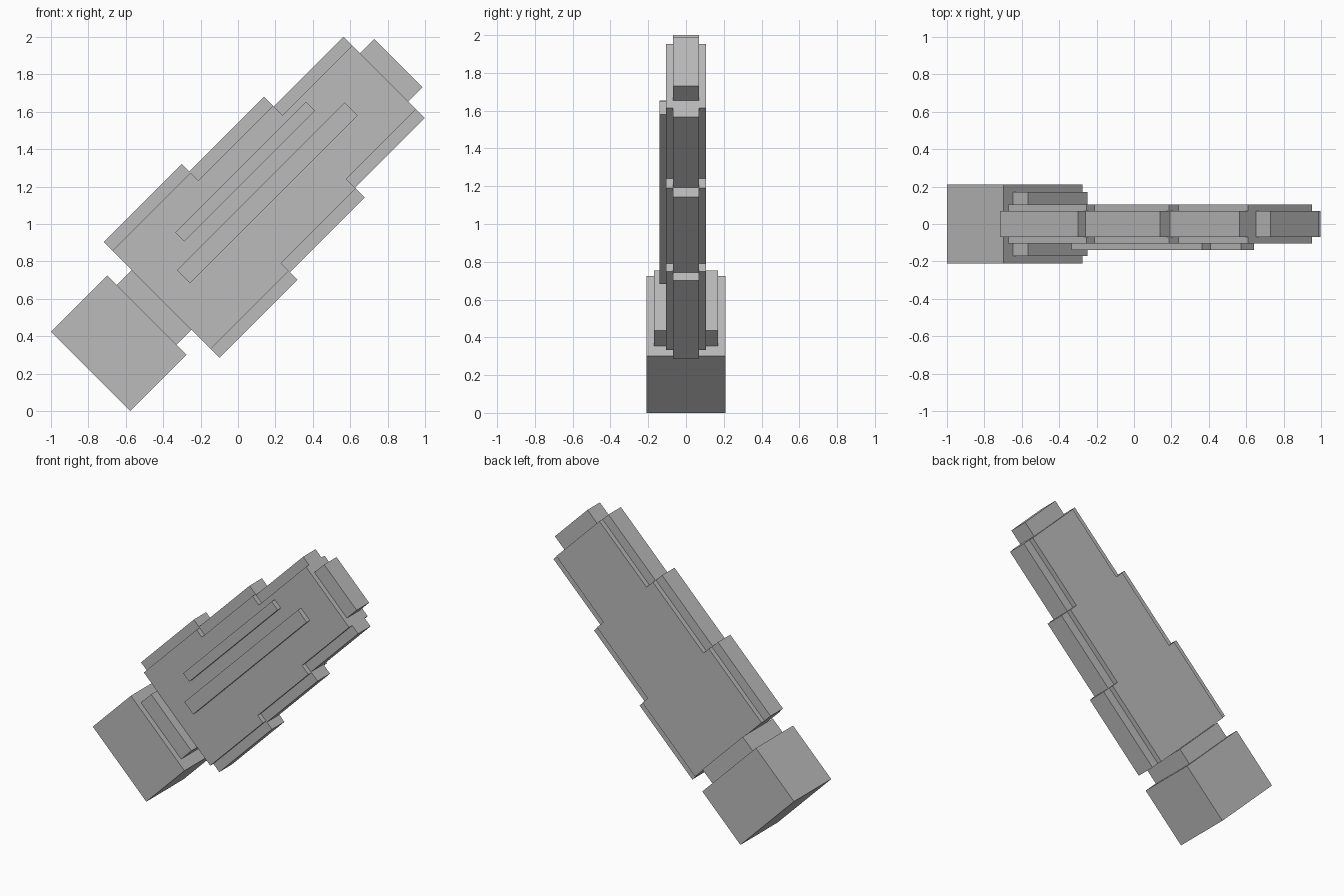
import bpy, bmesh, math

if "Cube" in bpy.data.objects:
    bpy.data.objects.remove(bpy.data.objects["Cube"])

S = math.sqrt(0.5)
MID = 0.709  # centre line of the whole piece, across its 45 degree length

grey = bpy.data.materials.new("plain_grey")
grey.diffuse_color = (0.5, 0.5, 0.5, 1)
grey.use_nodes = True
grey.node_tree.nodes["Principled BSDF"].inputs["Base Color"].default_value = grey.diffuse_color


def extrude_profile(name, pts, y0, y1):
    """Extrude a profile given as (along, across) on the 45 degree axis."""
    bm = bmesh.new()
    verts = [bm.verts.new(((u - v) * S, y0, (u + v) * S)) for u, v in pts]
    face = bm.faces.new(verts)
    res = bmesh.ops.extrude_face_region(bm, geom=[face])
    moved = [g for g in res["geom"] if isinstance(g, bmesh.types.BMVert)]
    bmesh.ops.translate(bm, verts=moved, vec=(0, y1 - y0, 0))
    bmesh.ops.recalc_face_normals(bm, faces=bm.faces)
    mesh = bpy.data.meshes.new(name)
    bm.to_mesh(mesh)
    bm.free()
    mesh.materials.append(grey)
    obj = bpy.data.objects.new(name, mesh)
    bpy.context.collection.objects.link(obj)
    return obj


def box(name, u0, u1, v0, v1, y0, y1):
    extrude_profile(name, [(u0, v0), (u1, v0), (u1, v1), (u0, v1)], y0, y1)


def stepped(name, stops, halves, y):
    """Symmetric slab whose half width drops at each stop."""
    side = []
    for a, b, h in zip(stops, stops[1:], halves):
        side += [(a, h), (b, h)]
    pts = [(u, MID - h) for u, h in side] + [(u, MID + h) for u, h in reversed(side)]
    extrude_profile(name, pts, -y, y)


# square end block and the neck joining it to the body
box("end_block", -0.408, 0.018, 0.408, 1.006, -0.21, 0.21)
box("neck", 0.018, 0.132, MID - 0.225, MID + 0.225, -0.17, 0.17)

# body: thick stepped slab with a thinner, wider core showing as a rim
stops = [0.132, 0.721, 1.287, 1.813]
stepped("body_core", stops, [0.437, 0.380, 0.307], 0.07)
stepped("body_slab", stops, [0.371, 0.312, 0.241], 0.105)

# tip block
box("tip", 1.813, 1.922, MID - 0.182, MID + 0.182, -0.07, 0.07)

# two raised ribs on the front
box("upper_rib", 0.438, 1.427, 0.845, 0.912, -0.14, -0.105)
box("lower_rib", 0.302, 1.57, 0.664, 0.762, -0.14, -0.105)
